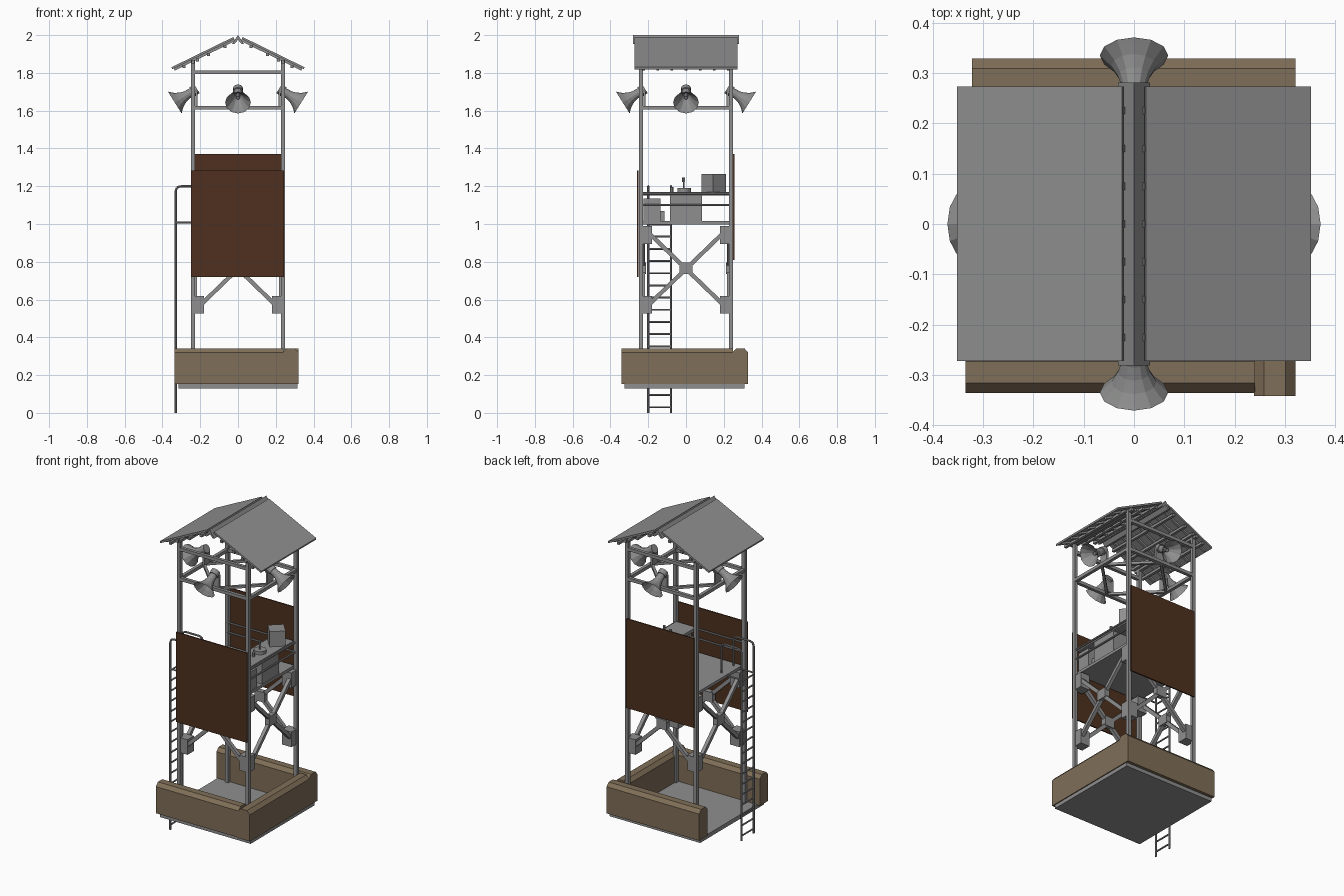
import bpy, bmesh, math
from mathutils import Vector, Matrix

if "Cube" in bpy.data.objects:
    bpy.data.objects.remove(bpy.data.objects["Cube"])

def material(name, rgb):
    m = bpy.data.materials.new(name)
    m.diffuse_color = (*rgb, 1)
    m.use_nodes = True
    m.node_tree.nodes["Principled BSDF"].inputs["Base Color"].default_value = m.diffuse_color
    return m

GREY = material("grey_metal", (0.27, 0.275, 0.27))
TAN = material("tan_sandbag", (0.215, 0.158, 0.098))
RUST = material("dark_rust_brown", (0.078, 0.03, 0.014))

def finish(bm, name, mat):
    bmesh.ops.recalc_face_normals(bm, faces=bm.faces)
    me = bpy.data.meshes.new(name)
    bm.to_mesh(me)
    bm.free()
    me.materials.append(mat)
    ob = bpy.data.objects.new(name, me)
    bpy.context.collection.objects.link(ob)
    return ob

def add_box(bm, x0, x1, y0, y1, z0, z1, turn=0):
    c = Vector(((x0 + x1) / 2, (y0 + y1) / 2, (z0 + z1) / 2))
    m = Matrix.Translation(c) @ Matrix.Rotation(turn, 4, 'Z') @ Matrix.Diagonal((x1 - x0, y1 - y0, z1 - z0, 1))
    bmesh.ops.create_cube(bm, size=1, matrix=m)

def box(name, mat, *dims, turn=0):
    bm = bmesh.new()
    add_box(bm, *dims, turn=turn)
    return finish(bm, name, mat)

def add_rod(bm, a, b, r, sides=8, r2=None):
    a, b = Vector(a), Vector(b)
    d = b - a
    m = Matrix.Translation((a + b) / 2) @ d.to_track_quat('Z', 'Y').to_matrix().to_4x4()
    bmesh.ops.create_cone(bm, cap_ends=True, segments=sides, radius1=r, radius2=r if r2 is None else r2,
                          depth=d.length, matrix=m)

def add_beam(bm, a, b, w):
    a, b = Vector(a), Vector(b)
    d = b - a
    m = Matrix.Translation((a + b) / 2) @ d.to_track_quat('Z', 'Y').to_matrix().to_4x4() \
        @ Matrix.Diagonal((w, w, d.length, 1))
    bmesh.ops.create_cube(bm, size=1, matrix=m)

def prism(name, mat, profile, u_dir, along, start, length):
    """Extrude a (u, z) profile along a horizontal direction."""
    bm = bmesh.new()
    u, s = Vector(u_dir), Vector(start)
    f = bm.faces.new([bm.verts.new(s + u * p + Vector((0, 0, q))) for p, q in profile])
    ext = bmesh.ops.extrude_face_region(bm, geom=[f])
    bmesh.ops.translate(bm, vec=Vector(along) * length,
                        verts=[v for v in ext["geom"] if isinstance(v, bmesh.types.BMVert)])
    return finish(bm, name, mat)

# Base slab and three chamfered walls, left side open
box("base_slab", GREY, -0.315, 0.315, -0.325, 0.31, 0.13, 0.156)
wall = [(0, 0.153), (0.083, 0.153), (0.083, 0.32), (0.063, 0.342), (0.02, 0.342), (0, 0.32)]
X, Y = (1, 0, 0), (0, 1, 0)
prism("front_wall", TAN, wall, Y, X, (-0.335, -0.336, 0), 0.575)
prism("back_wall", TAN, wall, Y, X, (-0.322, 0.246, 0), 0.643)
prism("right_wall", TAN, wall, X, Y, (0.238, -0.342, 0), 0.59)

# Corner posts with gusset boxes
P = 0.238
bm = bmesh.new()
bg = bmesh.new()
for sx in (-1, 1):
    for sy in (-1, 1):
        add_box(bm, sx * P - .0105, sx * P + .0105, sy * P - .0105, sy * P + .0105, 0.15, 1.868)
        for z0, z1 in ((0.525, 0.62), (0.895, 0.99)):
            add_box(bg, sx * 0.212 - .032, sx * 0.212 + .032, sy * 0.212 - .032, sy * 0.212 + .032, z0, z1)
finish(bm, "corner_posts", GREY)

# Cross braces on the four sides with centre plates
bm = bmesh.new()
for k in range(4):
    R = Matrix.Rotation(k * math.pi / 2, 3, 'Z')
    for s in (-1, 1):
        add_beam(bm, R @ Vector((-0.21 * s, -0.228, 0.56)), R @ Vector((0.21 * s, -0.228, 0.965)), 0.022)
    c = R @ Vector((0, -0.228, 0.765))
    hx, hy = (0.035, 0.016) if k % 2 == 0 else (0.016, 0.035)
    add_box(bg, c.x - hx, c.x + hx, c.y - hy, c.y + hy, 0.735, 0.797)
finish(bm, "cross_braces", GREY)
finish(bg, "gusset_plates", GREY)

# Platform floor and cladding panels
box("platform_floor", GREY, -0.23, 0.23, -0.23, 0.23, 0.998, 1.016)
box("front_panel", RUST, -0.25, 0.243, -0.26, -0.252, 0.72, 1.283)
box("back_panel", RUST, -0.235, 0.235, 0.249, 0.257, 0.81, 1.37)

# Railings on front, back and right sides
bm = bmesh.new()
for z in (1.1, 1.16):
    for s in (-1, 1):
        add_rod(bm, (-P, s * 0.232, z), (P, s * 0.232, z), 0.006)
    add_rod(bm, (0.235, -P, z), (0.235, P, z), 0.006)
finish(bm, "railings", GREY)

# Desk, cabinets and equipment
box("desk_top", GREY, 0.09, 0.228, -0.228, 0.228, 1.15, 1.17)
box("desk_cabinet", GREY, 0.11, 0.225, -0.085, 0.085, 1.016, 1.15)
box("corner_cabinet", GREY, 0.12, 0.225, -0.225, -0.135, 1.016, 1.135)
box("small_crate", GREY, 0.14, 0.2, -0.14, -0.115, 1.016, 1.07)
box("desk_equipment_case", GREY, 0.12, 0.212, 0.1, 0.192, 1.17, 1.265, turn=math.radians(42))
bm = bmesh.new()
add_rod(bm, (0.16, -0.01, 1.17), (0.16, -0.01, 1.19), 0.036, 12)
add_rod(bm, (0.16, -0.012, 1.185), (0.16, -0.012, 1.225), 0.004)
add_rod(bm, (0.16, -0.012, 1.222), (0.16, -0.012, 1.245), 0.008)
add_rod(bm, (0.16, -0.075, 1.17), (0.16, -0.075, 1.195), 0.009)
finish(bm, "sighting_instrument", GREY)

# Ladder with rails bent over onto the platform
bm = bmesh.new()
rail = [(-0.33, 0), (-0.33, 1.175), (-0.323, 1.193), (-0.305, 1.2), (-0.21, 1.2), (-0.195, 1.193), (-0.19, 1.175), (-0.19, 1.01)]
for y in (-0.2, -0.08):
    for (x0, z0), (x1, z1) in zip(rail, rail[1:]):
        add_rod(bm, (x0, y, z0), (x1, y, z1), 0.006)
    add_rod(bm, (-0.33, y, 1.008), (-0.22, y, 1.008), 0.005)
for i in range(16):
    z = 0.03 + i * 0.0645
    add_rod(bm, (-0.33, -0.2, z), (-0.33, -0.08, z), 0.005)
finish(bm, "ladder", GREY)

# Upper ties, speaker ring and its inner diagonals
bm = bmesh.new()
for s in (-1, 1):
    add_beam(bm, (-P, s * P, 1.803), (P, s * P, 1.803), 0.02)
    add_beam(bm, (-P, s * P, 1.615), (P, s * P, 1.615), 0.02)
    add_beam(bm, (s * P, -P, 1.615), (s * P, P, 1.615), 0.02)
    add_beam(bm, (s * P, -0.27, 1.86), (s * P, 0.27, 1.86), 0.018)
    for t in (-1, 1):
        add_beam(bm, (s * P, 0, 1.615), (0, t * P, 1.615), 0.016)
finish(bm, "upper_frame", GREY)

# Four horn speakers tilted downwards, each with driver and bracket
horn = [(0.0, 0.022), (0.035, 0.024), (0.06, 0.032), (0.085, 0.046), (0.108, 0.068),
        (0.104, 0.064), (0.08, 0.042), (0.055, 0.026), (0.03, 0.016)]
for k, side in enumerate(("front", "right", "back", "left")):
    bm = bmesh.new()
    N = 12
    rings = [[bm.verts.new((r * math.cos(2 * math.pi * i / N), r * math.sin(2 * math.pi * i / N), z))
              for i in range(N)] for z, r in horn]
    for a, b in zip(rings, rings[1:]):
        for i in range(N):
            bm.faces.new((a[i], a[(i + 1) % N], b[(i + 1) % N], b[i]))
    bm.faces.new(rings[0])
    bm.faces.new(rings[-1])
    add_rod(bm, (0, 0, 0.02), (0, 0, 0.06), 0.011, 8)
    add_rod(bm, (0, 0, -0.03), (0, 0, 0.0), 0.027, 12)
    d = Vector((0, -0.85, -0.53))
    M = Matrix.Translation((0, -0.243, 1.7)) @ d.to_track_quat('Z', 'Y').to_matrix().to_4x4()
    bmesh.ops.transform(bm, matrix=M, verts=bm.verts)
    add_box(bm, -0.028, 0.028, -0.226, -0.214, 1.62, 1.7)
    bmesh.ops.rotate(bm, verts=bm.verts, cent=(0, 0, 0), matrix=Matrix.Rotation(k * math.pi / 2, 3, 'Z'))
    finish(bm, side + "_horn_speaker", GREY)

# Gable roof: sheets, rafters beneath, purlins, ridge cap
slope = 0.16 / 0.328
roof_z = lambda x: 1.988 - (abs(x) - 0.024) * slope
bm = bmesh.new()
for s, name in ((-1, "left"), (1, "right")):
    sheet = [(s * 0.024, 1.99), (s * 0.352, 1.83), (s * 0.349, 1.819), (s * 0.021, 1.979)]
    prism(name + "_roof_sheet", GREY, sheet, X, Y, (0, -0.272, 0), 0.545)
    for i in range(7):
        y = -0.225 + i * 0.075
        add_beam(bm, (s * 0.018, y, roof_z(0.018) - 0.016), (s * 0.338, y, roof_z(0.338) - 0.016), 0.014)
    for x in (0.07, 0.155, 0.215, 0.285):
        z = roof_z(x) - 0.027
        add_beam(bm, (s * x, -0.268, z), (s * x, 0.268, z), 0.016)
finish(bm, "rafters_and_purlins", GREY)
cap = [(-0.032, 1.952), (0, 2.0), (0.032, 1.952), (0.02, 1.952), (0, 1.975), (-0.02, 1.952)]
prism("ridge_cap", GREY, cap, X, Y, (0, -0.281, 0), 0.562)
